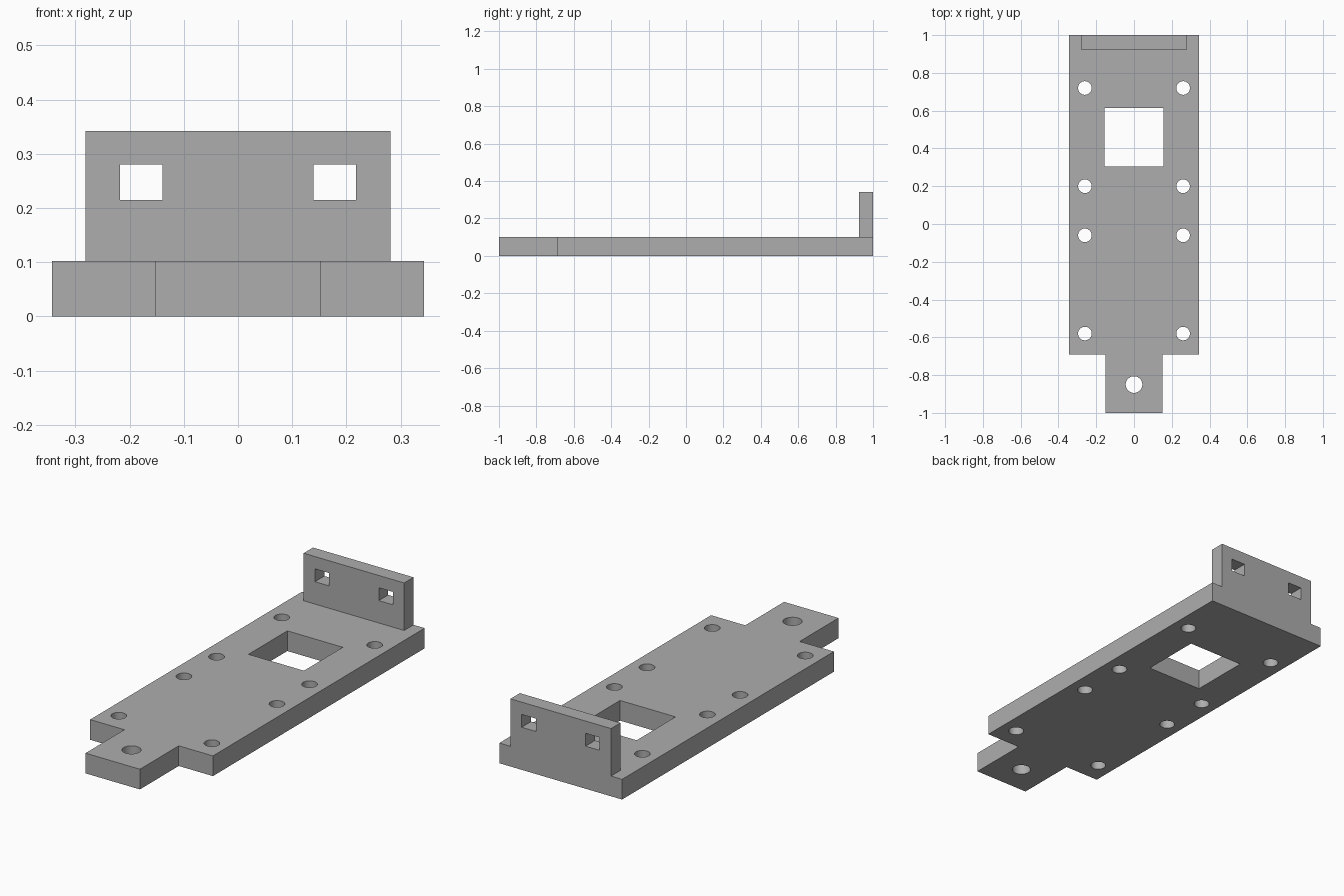
import bpy
import bmesh

default = bpy.data.objects.get("Cube")
if default:
    bpy.data.objects.remove(default, do_unlink=True)

PLATE_TOP = 0.102

grey = bpy.data.materials.new("plain grey")
grey.use_nodes = True
colour = (0.42, 0.42, 0.42, 1)
grey.diffuse_color = colour
grey.node_tree.nodes["Principled BSDF"].inputs["Base Color"].default_value = colour


def finish(name, bm):
    bmesh.ops.recalc_face_normals(bm, faces=bm.faces)
    mesh = bpy.data.meshes.new(name)
    bm.to_mesh(mesh)
    bm.free()
    mesh.materials.append(grey)
    obj = bpy.data.objects.new(name, mesh)
    bpy.context.collection.objects.link(obj)
    return obj


def prism(name, outline, z0, z1):
    bm = bmesh.new()
    face = bm.faces.new([bm.verts.new((x, y, z0)) for x, y in outline])
    top = bmesh.ops.extrude_face_region(bm, geom=[face])["geom"]
    verts = [v for v in top if isinstance(v, bmesh.types.BMVert)]
    bmesh.ops.translate(bm, verts=verts, vec=(0, 0, z1 - z0))
    return finish(name, bm)


def box(name, x0, x1, y0, y1, z0, z1):
    return prism(name, [(x0, y0), (x1, y0), (x1, y1), (x0, y1)], z0, z1)


def drill(name, x, y, radius):
    bm = bmesh.new()
    bmesh.ops.create_cone(bm, cap_ends=True, segments=48, radius1=radius,
                          radius2=radius, depth=1)
    bmesh.ops.translate(bm, verts=bm.verts, vec=(x, y, 0))
    return finish(name, bm)


def combine(target, tool, operation):
    mod = target.modifiers.new(tool.name, "BOOLEAN")
    mod.operation = operation
    mod.solver = "EXACT"
    mod.object = tool
    tool.hide_render = True
    bpy.context.view_layer.objects.active = target
    bpy.ops.object.modifier_apply(modifier=mod.name)
    bpy.data.objects.remove(tool, do_unlink=True)


# Base plate with a narrow front tongue
half = [(0.152, -1), (0.152, -0.69), (0.343, -0.69), (0.343, 1)]
outline = half + [(-x, y) for x, y in reversed(half)]
plate = prism("mounting_plate", outline, 0, PLATE_TOP)

# Upright rear bracket, flush with the back edge
bracket = box("rear_bracket", -0.281, 0.281, 0.925, 1, 0.05, 0.342)
combine(plate, bracket, "UNION")

# Square opening, tongue hole, paired screw holes and bracket slots
cutters = [box("opening_cutter", -0.155, 0.155, 0.305, 0.615, -0.5, 0.5),
           drill("tongue_hole_cutter", 0, -0.85, 0.044)]
for side in (-1, 1):
    for y in (-0.58, -0.06, 0.2, 0.72):
        cutters.append(drill("screw_hole_cutter", side * 0.26, y, 0.036))
    x0, x1 = sorted((side * 0.139, side * 0.218))
    cutters.append(box("slot_cutter", x0, x1, 0.8, 1.2, 0.215, 0.28))
for cutter in cutters:
    combine(plate, cutter, "DIFFERENCE")

# Round hole walls, crisp plate edges
bpy.ops.object.select_all(action="DESELECT")
plate.select_set(True)
bpy.context.view_layer.objects.active = plate
bpy.ops.object.shade_smooth_by_angle()
